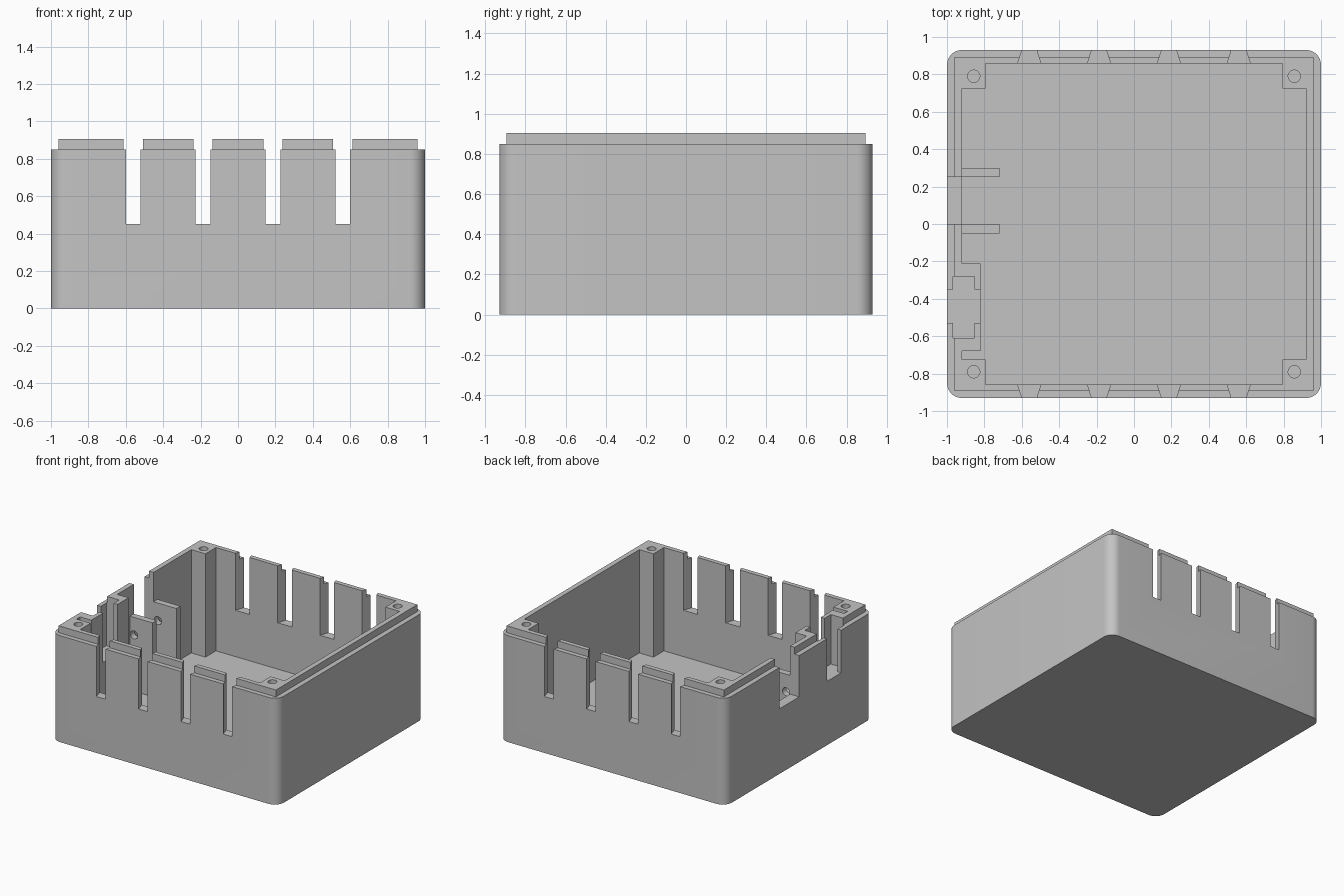
import bpy, bmesh, math
from mathutils import Matrix

if "Cube" in bpy.data.objects:
    bpy.data.objects.remove(bpy.data.objects["Cube"], do_unlink=True)

grey = bpy.data.materials.new("light_grey_plastic")
grey.use_nodes = True
GREY = (0.55, 0.55, 0.55, 1)
grey.diffuse_color = GREY
grey.node_tree.nodes["Principled BSDF"].inputs["Base Color"].default_value = GREY

HX, HY = 1.0, 0.93            # outer half sizes
IX, IY = 0.92, 0.857          # inner half sizes
RADIUS = 0.08
SHOULDER, TOP, FLOOR = 0.85, 0.905, 0.08
OPEN = TOP + 0.2              # cutters end above the rim


def link(name, bm):
    bmesh.ops.recalc_face_normals(bm, faces=bm.faces)
    mesh = bpy.data.meshes.new(name)
    bm.to_mesh(mesh)
    bm.free()
    mesh.materials.append(grey)
    obj = bpy.data.objects.new(name, mesh)
    bpy.context.collection.objects.link(obj)
    return obj


def prism(name, points, z0, z1):
    """Vertical prism over a plan outline."""
    bm = bmesh.new()
    base = bm.faces.new([bm.verts.new((x, y, z0)) for x, y in points])
    out = bmesh.ops.extrude_face_region(bm, geom=[base])
    for v in out["geom"]:
        if isinstance(v, bmesh.types.BMVert):
            v.co.z = z1
    return link(name, bm)


def box(name, x0, x1, y0, y1, z0, z1):
    return prism(name, [(x0, y0), (x1, y0), (x1, y1), (x0, y1)], z0, z1)


def cylinder(name, radius, depth, matrix):
    bm = bmesh.new()
    bmesh.ops.create_cone(bm, cap_ends=True, segments=24, radius1=radius,
                          radius2=radius, depth=depth, matrix=matrix)
    return link(name, bm)


def combine(target, tools, operation, keep=False):
    """Apply booleans to the target, then remove the tools."""
    for tool in tools:
        tool.hide_render = True
        mod = target.modifiers.new("bool", "BOOLEAN")
        mod.operation, mod.solver, mod.object = operation, "EXACT", tool
        graph = bpy.context.evaluated_depsgraph_get()
        mesh = bpy.data.meshes.new_from_object(target.evaluated_get(graph))
        target.modifiers.clear()
        target.data = mesh
        if not keep:
            bpy.data.objects.remove(tool, do_unlink=True)


# Rounded outer body with a stepped rim for the lid
outline = []
for i, (sx, sy) in enumerate([(1, 1), (-1, 1), (-1, -1), (1, -1)]):
    for k in range(13):
        a = math.radians(90 * i + 90 * k / 12)
        outline.append((sx * (HX - RADIUS) + RADIUS * math.cos(a),
                        sy * (HY - RADIUS) + RADIUS * math.sin(a)))
shell = prism("enclosure_shell", outline, 0, SHOULDER)
rim = box("rim", -0.96, 0.96, -0.893, 0.893, 0.5, TOP)
combine(shell, [rim], "UNION")

# Cavity outline leaves a square screw post in each corner
PX, PY = 0.795, 0.725
cavity = []
for sx, sy in [(1, 1), (-1, 1), (-1, -1), (1, -1)]:
    corner = [(sx * IX, sy * PY), (sx * PX, sy * PY), (sx * PX, sy * IY)]
    cavity += corner if sx * sy > 0 else corner[::-1]
cutters = [prism("cavity_cutter", cavity, FLOOR, OPEN)]

# Screw holes in the posts
for sx in (-1, 1):
    for sy in (-1, 1):
        cutters.append(cylinder("screw_hole_cutter", 0.033, 0.8,
                                Matrix.Translation((sx * 0.857, sy * 0.79, TOP))))

# Cable slots in front and back, widening inwards
for cx in (-0.56, -0.187, 0.187, 0.56):
    for s in (-1, 1):
        slope = (0.0625 - 0.039) / (HY - IY)
        wide, narrow = 0.0625 + 0.01 * slope, 0.039 - 0.01 * slope
        yi, yo = s * (IY - 0.01), s * (HY + 0.01)
        cutters.append(prism("slot_cutter", [(cx - wide, yi), (cx + wide, yi),
                                             (cx + narrow, yo), (cx - narrow, yo)], 0.45, OPEN))

# Opening between the two tabs in the side wall
cutters.append(box("side_opening_cutter", -1.1, -0.87, 0, 0.25, 0.52, OPEN))
combine(shell, cutters, "DIFFERENCE")

# Connector holder: thickened wall with a slide-in pocket
holder = box("connector_holder", -IX, -0.82, -0.68, -0.21, FLOOR, TOP)
port_cutters = [box("port_cutter", -1.1, -0.75, -0.53, -0.35, 0.51, OPEN),
                box("pocket_cutter", -0.967, -0.853, -0.61, -0.28, 0.51, OPEN)]
combine(shell, port_cutters, "DIFFERENCE", keep=True)
combine(holder, port_cutters, "DIFFERENCE")

# Pair of upright tabs, each with a pivot hole
parts = [shell, holder]
for name, y in (("front_tab", -0.05), ("back_tab", 0.25)):
    tab = box(name, -IX, -0.72, y, y + 0.05, FLOOR, 0.67)
    hole = cylinder("pivot_cutter", 0.032, 0.3, Matrix.Translation((-0.883, y, 0.53))
                    @ Matrix.Rotation(math.pi / 2, 4, "X"))
    combine(tab, [hole], "DIFFERENCE")
    parts.append(tab)

# Smooth the rounded surfaces, keep the edges sharp
bpy.ops.object.select_all(action="DESELECT")
for part in parts:
    part.select_set(True)
bpy.context.view_layer.objects.active = shell
bpy.ops.object.shade_smooth_by_angle(angle=math.radians(30))
